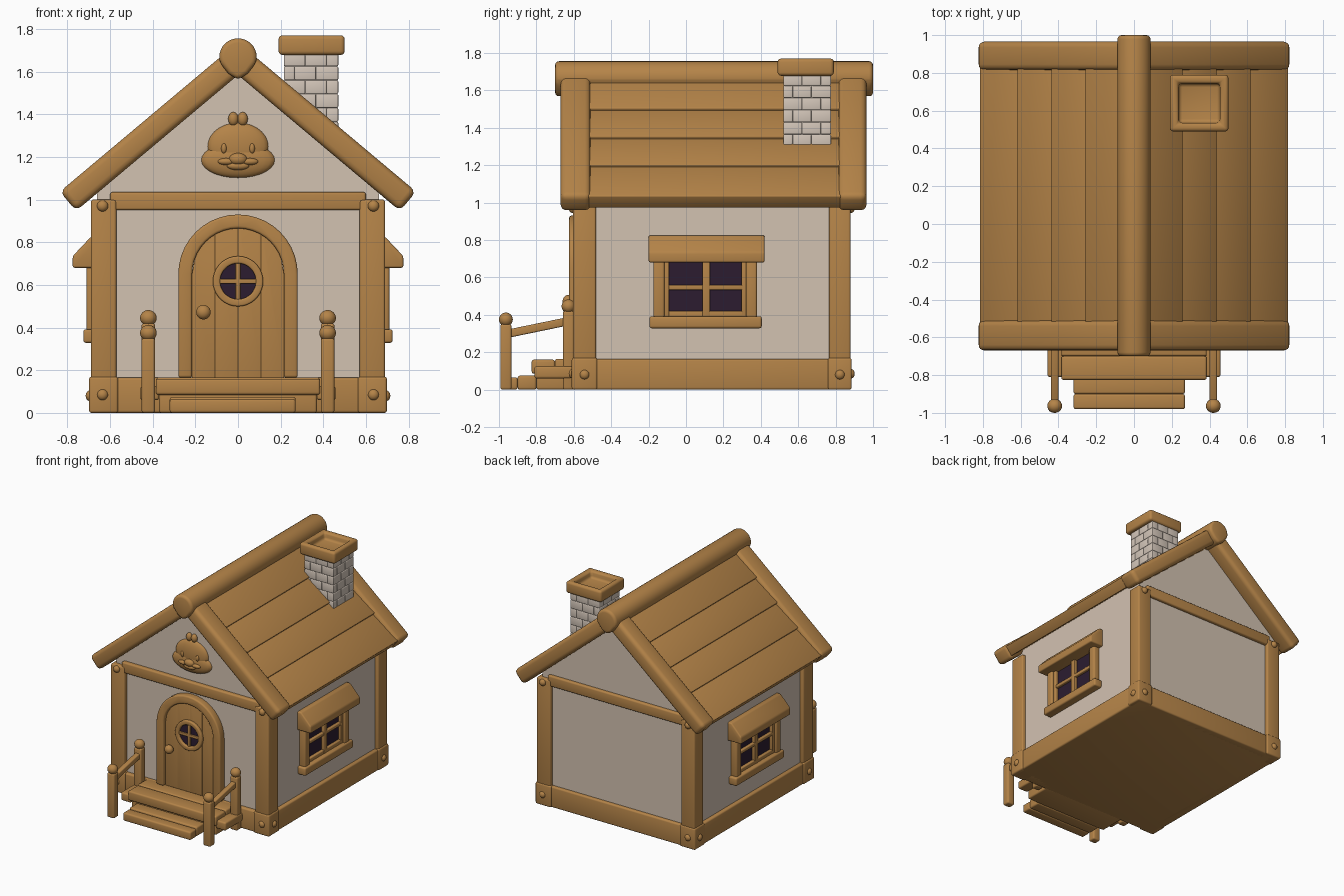
import bpy, bmesh
from math import sin, cos, tan, pi, radians, sqrt
from mathutils import Matrix, Vector

if "Cube" in bpy.data.objects:
    bpy.data.objects.remove(bpy.data.objects["Cube"], do_unlink=True)


def material(name, rgb):
    m = bpy.data.materials.new(name)
    m.use_nodes = True
    m.diffuse_color = (*rgb, 1)
    m.node_tree.nodes["Principled BSDF"].inputs["Base Color"].default_value = (*rgb, 1)
    return m


WOOD = material("warm wood", (0.46, 0.23, 0.065))
PLASTER = material("cream plaster", (0.65, 0.54, 0.44))
BRICK = material("pale brick", (0.66, 0.57, 0.49))
GLASS = material("dark glass", (0.025, 0.012, 0.03))


def finish(bm, name, mat, bevel=0, segments=3):
    bmesh.ops.recalc_face_normals(bm, faces=bm.faces)
    if bevel:
        edges = [e for e in bm.edges if e.calc_face_angle(0) > radians(25)]
        bmesh.ops.bevel(bm, geom=edges, offset=bevel, segments=segments,
                        profile=0.5, affect='EDGES', clamp_overlap=True)
    me = bpy.data.meshes.new(name)
    bm.to_mesh(me)
    bm.free()
    me.materials.append(mat)
    for p in me.polygons:
        p.use_smooth = True
    me.set_sharp_from_angle(angle=radians(35))
    ob = bpy.data.objects.new(name, me)
    bpy.context.collection.objects.link(ob)
    return ob


def box(name, xs, ys, zs, mat=WOOD, bevel=0.012):
    bm = bmesh.new()
    bmesh.ops.create_cube(bm, size=1)
    for v in bm.verts:
        v.co = [(a + b) / 2 + c * abs(b - a) for (a, b), c in zip((xs, ys, zs), v.co)]
    return finish(bm, name, mat, bevel)


def prism(name, pts, lo, hi, mat=WOOD, bevel=0.0, axis='Y'):
    """Extrude a flat outline along Y (outline in x,z) or X (outline in y,z)."""
    bm = bmesh.new()
    place = (lambda u, v: (u, lo, v)) if axis == 'Y' else (lambda u, v: (lo, u, v))
    face = bm.faces.new([bm.verts.new(place(u, v)) for u, v in pts])
    out = bmesh.ops.extrude_face_region(bm, geom=[face])["geom"]
    shift = Vector((0, hi - lo, 0)) if axis == 'Y' else Vector((hi - lo, 0, 0))
    bmesh.ops.translate(bm, verts=[g for g in out if isinstance(g, bmesh.types.BMVert)], vec=shift)
    return finish(bm, name, mat, bevel)


def ball(name, centre, radii, mat=WOOD):
    bm = bmesh.new()
    bmesh.ops.create_uvsphere(bm, u_segments=24, v_segments=14, radius=1)
    bm.transform(Matrix.Translation(centre) @ Matrix.Diagonal((*radii, 1)))
    return finish(bm, name, mat)


def arc(r, cx, cz, start, end, n=20):
    return [(cx + r * cos(start + (end - start) * i / n),
             cz + r * sin(start + (end - start) * i / n)) for i in range(n + 1)]


FRONT, BACK = -0.57, 0.85
PITCH, PEAK = radians(40), 1.73

# Plastered body and floor
prism("plaster_body", [(-0.66, 0.05), (0.66, 0.05), (0.66, 1.08), (0, 1.63), (-0.66, 1.08)],
      FRONT, BACK, PLASTER)
box("floor_slab", (-0.68, 0.68), (-0.59, 0.87), (0, 0.1))

# Timber frame
for s, side in ((1, "left"), (-1, "right")):
    for y0, y1, end, wall in ((-0.605, -0.48, "front", -1), (0.765, 0.88, "back", 1)):
        label = f"{end}_{side}"
        box(f"corner_post_{label}", (s * 0.57, s * 0.69), (y0, y1), (0.1, 1.0))
        box(f"post_foot_{label}", (s * 0.562, s * 0.698), (y0 - 0.006, y1 + 0.006), (0, 0.17))
        face_y = y0 if wall < 0 else y1
        for z in (0.085, 0.97):
            ball(f"stud_{label}", (s * 0.635, face_y, z), (0.026, 0.022, 0.026))
        ball(f"side_stud_{label}", (s * 0.692, (y0 + y1) / 2, 0.08), (0.022, 0.026, 0.026))
    box(f"side_base_beam_{side}", (s * 0.6, s * 0.69), (-0.5, 0.78), (0, 0.165))
for end, y0, y1 in (("front", -0.6, -0.5), ("back", 0.78, 0.875)):
    box(f"base_beam_{end}", (-0.58, 0.58), (y0, y1), (0, 0.165))
    box(f"cross_beam_{end}", (-0.6, 0.6), (y0, y1), (0.95, 1.035))


# Roof: sloping planks, gable beams and ridge log
def slope(s, along, depth):
    return (s * (along * cos(PITCH) - depth * sin(PITCH)),
            PEAK - along * sin(PITCH) - depth * cos(PITCH))


def slope_board(name, s, a0, a1, top0, top1, under, y0, y1, bevel):
    prism(name, [slope(s, a0, top0), slope(s, a1, top1), slope(s, a1, under), slope(s, a0, under)],
          y0, y1, WOOD, bevel)


seams = [x / cos(PITCH) for x in (0.02, 0.26, 0.44, 0.62, 0.82)]
for s, side in ((1, "left"), (-1, "right")):
    for a0, a1 in zip(seams, seams[1:]):
        slope_board(f"roof_plank_{side}", s, a0, a1 + 0.004, 0.022, 0.006, 0.09, -0.55, 0.84, 0.007)
    for end, y0, y1 in (("front", -0.67, -0.51), ("back", 0.815, 0.965)):
        slope_board(f"gable_beam_{end}_{side}", s, 0.02, 1.085, -0.006, -0.006, 0.112, y0, y1, 0.03)
ridge = arc(0.088, 0, 1.668, radians(-20), radians(200), 16)
prism("ridge_log", ridge + [(-0.045, 1.59), (0, 1.562), (0.045, 1.59)], -0.7, 1.0, WOOD, 0.022)

# Chimney: staggered bricks round a core, with a hollow cap
box("chimney_core", (0.22, 0.465), (0.525, 0.765), (1.2, 1.7), BRICK, 0)
for row in range(8):
    z = 1.17 + row * 0.065
    cuts = (0, 0.1, 0.2, 0.255) if row % 2 else (0, 0.05, 0.15, 0.255)
    for i in range(3):
        for j in range(3):
            if (i, j) != (1, 1):
                box("chimney_brick", (0.215 + cuts[i], 0.215 + cuts[i + 1]),
                    (0.52 + cuts[j], 0.52 + cuts[j + 1]), (z, z + 0.065), BRICK, 0.006)
bm = bmesh.new()
bmesh.ops.create_cube(bm, size=1)
bm.transform(Matrix.Translation((0.345, 0.64, 1.724)) @ Matrix.Diagonal((0.31, 0.3, 0.092, 1)))
top = max(bm.faces, key=lambda f: f.calc_center_median().z)
bmesh.ops.inset_region(bm, faces=[top], thickness=0.062)
bmesh.ops.inset_region(bm, faces=[top], thickness=0.006)
bmesh.ops.translate(bm, verts=top.verts, vec=(0, 0, -0.055))
finish(bm, "chimney_cap", WOOD, 0.018)

# Arched door with planks, frame, round window and knob
SILL, SPRING = 0.165, 0.65
outer = [(0.28, SILL)] + arc(0.28, 0, SPRING, 0, pi) + [(-0.28, SILL)]
inner = [(-0.215, SILL)] + arc(0.215, 0, SPRING, pi, 0) + [(0.215, SILL)]
prism("door_frame", outer + inner, -0.625, -0.56, WOOD, 0.012)
for i in range(4):
    x0, x1 = -0.216 + i * 0.108, -0.108 + i * 0.108
    xs = [x1 + (x0 - x1) * k / 8 for k in range(9)]
    curve = [(x, SPRING + sqrt(max(0, 0.216 ** 2 - x * x))) for x in xs]
    prism("door_plank", [(x0, SILL), (x1, SILL)] + curve, -0.6, -0.56, WOOD, 0.002)


def disc_ring(name, r0, r1, y0, y1, cz):
    bm = bmesh.new()
    n = 36
    rings = [[bm.verts.new((r * cos(2 * pi * k / n), y, cz + r * sin(2 * pi * k / n)))
              for k in range(n)] for r, y in ((r0, y0), (r1, y0), (r1, y1), (r0, y1))]
    for a in range(4):
        p, q = rings[a], rings[(a + 1) % 4]
        for k in range(n):
            bm.faces.new((p[k], p[(k + 1) % n], q[(k + 1) % n], q[k]))
    return finish(bm, name, WOOD, 0.008)


disc_ring("door_window_ring", 0.084, 0.118, -0.622, -0.58, 0.617)
prism("door_window_glass", arc(0.09, 0, 0.617, 0, 2 * pi, 32)[:-1], -0.604, -0.596, GLASS)
box("door_window_upright", (-0.011, 0.011), (-0.616, -0.59), (0.53, 0.705), WOOD, 0.004)
box("door_window_crossbar", (-0.088, 0.088), (-0.616, -0.59), (0.606, 0.628), WOOD, 0.004)
ball("door_knob", (-0.162, -0.63, 0.472), (0.034, 0.03, 0.034))

# Duck face relief on the gable
ball("duck_head", (0, -0.57, 1.25), (0.142, 0.036, 0.11))
ball("duck_cheeks", (0, -0.57, 1.185), (0.172, 0.038, 0.083))
for s in (1, -1):
    ball("duck_tuft", (s * 0.022, -0.575, 1.378), (0.024, 0.022, 0.032))
    ball("duck_eye", (s * 0.066, -0.598, 1.24), (0.013, 0.013, 0.024))
    ball("duck_bill_corner", (s * 0.055, -0.604, 1.178), (0.04, 0.018, 0.016))
ball("duck_bill_top", (0, -0.606, 1.19), (0.042, 0.026, 0.028))
ball("duck_bill_lower", (0, -0.602, 1.158), (0.052, 0.02, 0.02))

# Side windows with awning and sill
for s, side in ((1, "left"), (-1, "right")):
    box(f"window_glass_{side}", (s * 0.65, s * 0.668), (-0.13, 0.34), (0.38, 0.7), GLASS, 0)
    for y0, y1 in ((-0.175, -0.115), (0.32, 0.38)):
        box(f"window_jamb_{side}", (s * 0.65, s * 0.71), (y0, y1), (0.36, 0.7))
    for y0, y1 in ((-0.12, -0.09), (0.087, 0.128), (0.297, 0.325)):
        box(f"window_upright_{side}", (s * 0.65, s * 0.692), (y0, y1), (0.38, 0.7), WOOD, 0.006)
    for z0, z1 in ((0.385, 0.42), (0.533, 0.56)):
        box(f"window_crossbar_{side}", (s * 0.65, s * 0.69), (-0.12, 0.325), (z0, z1), WOOD, 0.006)
    box(f"window_sill_{side}", (s * 0.65, s * 0.725), (-0.195, 0.405), (0.328, 0.392))
    awning = [(0.65, 0.68), (0.775, 0.68), (0.775, 0.735), (0.69, 0.825), (0.65, 0.825)]
    prism(f"window_awning_{side}", [(s * x, z) for x, z in awning], -0.2, 0.42, WOOD, 0.01)

# Porch steps
box("deck_base", (-0.37, 0.37), (-0.8, -0.58), (0, 0.11))
box("deck_plank_front", (-0.385, 0.385), (-0.825, -0.7), (0.085, 0.16))
box("deck_plank_back", (-0.385, 0.385), (-0.7, -0.58), (0.085, 0.165))
box("lower_step_front", (-0.32, 0.27), (-0.98, -0.9), (0, 0.065))
box("lower_step_back", (-0.32, 0.27), (-0.9, -0.8), (0, 0.075))

# Porch railings
for s, side in ((1, "left"), (-1, "right")):
    xs = (s * 0.388, s * 0.452)
    box(f"deck_stringer_{side}", (s * 0.37, s * 0.458), (-0.81, -0.59), (0.06, 0.125))
    for end, y, h in (("front", -0.963, 0.35), ("back", -0.628, 0.42)):
        box(f"rail_post_{end}_{side}", xs, (y - 0.03, y + 0.03), (0, h))
        ball(f"rail_knob_{end}_{side}", (s * 0.42, y, h + 0.025), (0.039, 0.037, 0.037))
    prism(f"handrail_{side}", [(-0.96, 0.275), (-0.62, 0.345), (-0.62, 0.39), (-0.96, 0.32)],
          s * 0.4, s * 0.44, WOOD, 0.008, 'X')
